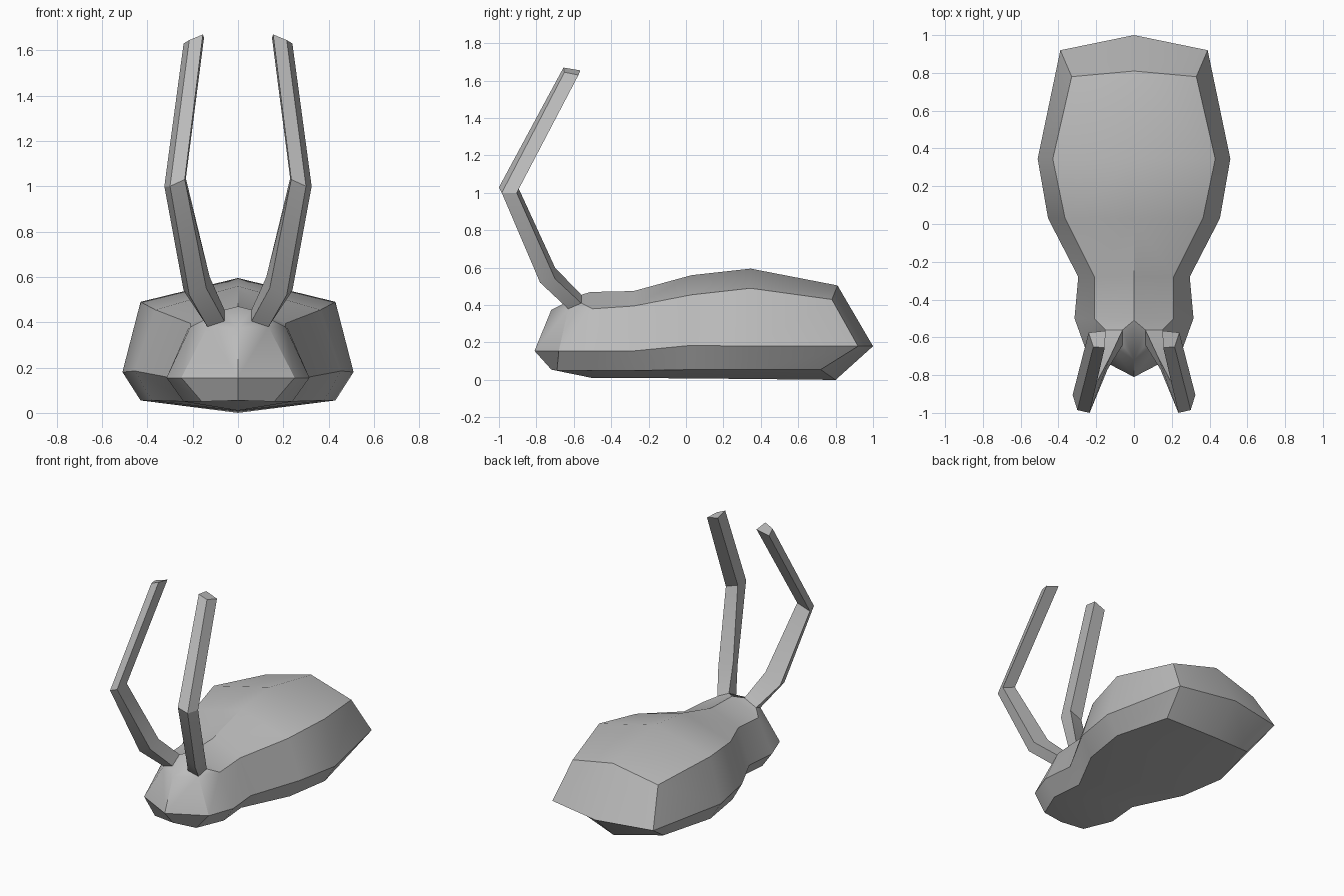
import bpy
import bmesh
import math
from mathutils import Vector

if "Cube" in bpy.data.objects:
    bpy.data.objects.remove(bpy.data.objects["Cube"], do_unlink=True)

COLOUR = (0.5, 0.5, 0.5, 1)
grey = bpy.data.materials.new("plain grey")
grey.use_nodes = True
grey.diffuse_color = COLOUR
grey.node_tree.nodes["Principled BSDF"].inputs["Base Color"].default_value = COLOUR


def add_row(bm, points):
    """Turn a list of coordinates into mesh vertices."""
    return [bm.verts.new(Vector(p)) for p in points]


def bridge(bm, row_a, row_b, closed=False):
    """Join two rows of equal length with quads."""
    count = len(row_a) if closed else len(row_a) - 1
    for i in range(count):
        j = (i + 1) % len(row_a)
        bm.faces.new((row_a[i], row_a[j], row_b[j], row_b[i]))


def mirror_across_centre(bm):
    """Copy the +x half to -x, welding the centre line."""
    geometry = bm.verts[:] + bm.edges[:] + bm.faces[:]
    bmesh.ops.mirror(bm, geom=geometry, axis='X', merge_dist=0.001)


def finish(bm, name):
    """Make the mesh an object with outward normals and sharp creases."""
    bmesh.ops.recalc_face_normals(bm, faces=bm.faces[:])
    mesh = bpy.data.meshes.new(name)
    bm.to_mesh(mesh)
    bm.free()
    mesh.materials.append(grey)
    part = bpy.data.objects.new(name, mesh)
    bpy.context.collection.objects.link(part)
    bpy.ops.object.select_all(action='DESELECT')
    part.select_set(True)
    bpy.context.view_layer.objects.active = part
    bpy.ops.object.shade_smooth_by_angle(angle=math.radians(30))
    return part


# Antenna sections from base to tip: inner front, outer front, outer back, inner back
antenna_base = [(.06, -.64, .405), (.135, -.63, .38), (.15, -.56, .41), (.06, -.56, .455)]
antenna_bend = [(.14, -.77, .55), (.215, -.78, .52), (.24, -.7, .54), (.125, -.7, .6)]
antenna_knee = [(.235, -1, 1.03), (.3, -.985, 1), (.325, -.905, 1), (.23, -.9, 1.035)]
antenna_tip = [(.155, -.655, 1.67), (.215, -.65, 1.645), (.24, -.575, 1.63), (.15, -.565, 1.655)]

# Body rows run from the nose to the tail along the +x side
low_edge = [(0, -.72, .055), (.16, -.69, .05), (.24, -.5, .05), (.22, -.28, .05),
            (.38, .03, .055), (.43, .345, .055), (.33, .72, .055), (0, .8, 0)]
wide_edge = [(0, -.81, .155), (.25, -.68, .155), (.315, -.5, .155), (.295, -.28, .155),
             (.455, .03, .185), (.51, .345, .18), (.39, .92, .18), (0, 1, .18)]
top_edge = [(0, -.72, .375), antenna_base[1], (.21, -.5, .38), (.21, -.28, .395),
            (.365, .03, .455), (.43, .345, .49), (.33, .78, .43), (0, .81, .505)]

# Centre lines of the back and belly
back_line = [(0, -.51, .47), (0, -.28, .475), (0, .03, .56), (0, .345, .595)]
belly_line = [(0, -.5, .01), (0, -.28, .01), (0, .03, .008), (0, .345, .005)]

# Body: side walls
bm = bmesh.new()
low = add_row(bm, low_edge)
wide = add_row(bm, wide_edge)
top = add_row(bm, top_edge)
back = add_row(bm, back_line)
belly = add_row(bm, belly_line)
bridge(bm, low, wide)
bridge(bm, wide, top)

# Body: back, belly and their rear ends
for edge, centre in ((top, back), (low, belly)):
    bridge(bm, edge[2:6], centre)
    bm.faces.new((edge[5], edge[6], edge[7], centre[-1]))
bm.faces.new((low[0], low[1], low[2], belly[0]))

# Body: crown of the head around the antenna socket
inner_front, outer_back, inner_back = add_row(
    bm, [antenna_base[0], antenna_base[2], antenna_base[3]])
outer_front = top[1]
for corners in (
    (top[0], outer_front, inner_front),
    (outer_front, top[2], outer_back),
    (outer_back, top[2], back[0], inner_back),
    (top[0], inner_front, inner_back, back[0]),
    (inner_front, outer_front, outer_back, inner_back),
):
    bm.faces.new(corners)
mirror_across_centre(bm)
finish(bm, "body")

# Antennae: one bent square stalk for each side
for name, side in (("left_antenna", 1), ("right_antenna", -1)):
    bm = bmesh.new()
    sections = [
        add_row(bm, [(side * x, y, z) for x, y, z in section])
        for section in (antenna_base, antenna_bend, antenna_knee, antenna_tip)
    ]
    for lower, upper in zip(sections, sections[1:]):
        bridge(bm, lower, upper, closed=True)
    bm.faces.new(sections[0])
    bm.faces.new(sections[-1])
    finish(bm, name)
